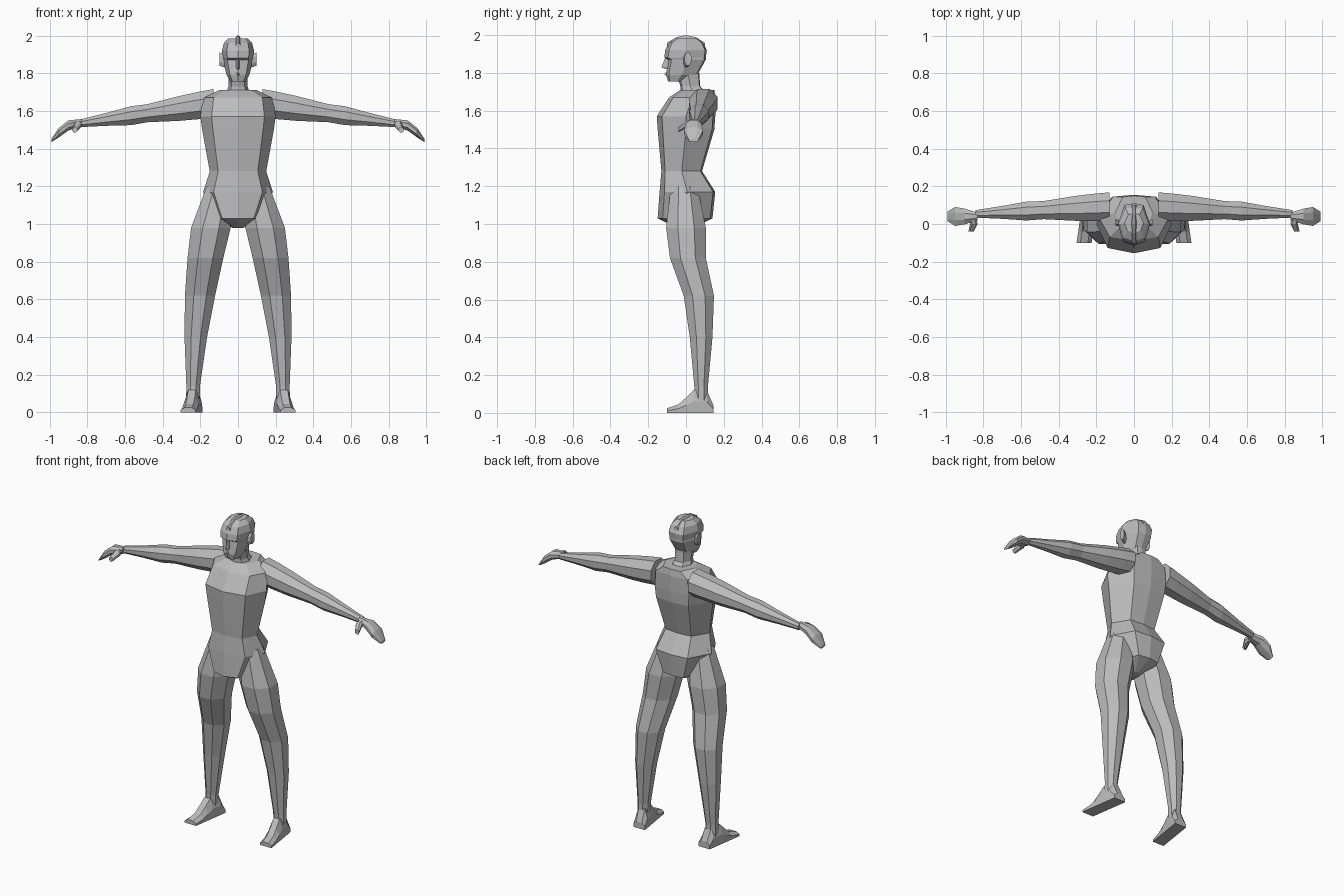
import bpy
import bmesh
from math import cos, sin, pi

default_cube = bpy.data.objects.get("Cube")
if default_cube:
    bpy.data.objects.remove(default_cube, do_unlink=True)

# One plain clay colour for the whole figure
clay = bpy.data.materials.new("clay_grey")
clay.use_nodes = True
colour = (.5, .5, .5, 1)
clay.diffuse_color = colour
clay.node_tree.nodes["Principled BSDF"].inputs["Base Color"].default_value = colour


def loft(name, rings, mirrored=False):
    """Skin a list of equal-length point rings and cap both ends."""
    bm = bmesh.new()
    loops = [[bm.verts.new(point) for point in ring] for ring in rings]
    for low, high in zip(loops, loops[1:]):
        for i in range(len(low)):
            bm.faces.new((low[i - 1], low[i], high[i], high[i - 1]))
    bm.faces.new(loops[0])
    bm.faces.new(loops[-1])
    bmesh.ops.recalc_face_normals(bm, faces=bm.faces)
    mesh = bpy.data.meshes.new(name)
    bm.to_mesh(mesh)
    bm.free()
    mesh.materials.append(clay)
    part = bpy.data.objects.new(name, mesh)
    bpy.context.collection.objects.link(part)
    if mirrored:
        mirror = part.modifiers.new("mirror", "MIRROR")
        mirror.use_mirror_merge = False


def body_ring(z, side, front, back):
    """Symmetric horizontal section with a flat front and a broad back."""
    depth = back - front
    right = [(side * .7, front + depth * .09),
             (side, front + depth / 2),
             (side * .6, back - depth * .04)]
    left = [(-x, y) for x, y in reversed(right)]
    outline = [(0, front)] + right + [(0, back)] + left
    return [(x, y, z) for x, y in outline]


def octagon(centre_a, centre_b, half_a, half_b):
    """Eight-sided section with flat sides touching the given half sizes."""
    angles = [(i + .5) * pi / 4 for i in range(8)]
    reach = 1 / cos(pi / 8)
    return [(centre_a + half_a * reach * cos(angle),
             centre_b + half_b * reach * sin(angle)) for angle in angles]


def across(x, y, z, half_depth, half_height):
    """Octagonal section facing sideways, used for arms, hands and ears."""
    return [(x, a, b) for a, b in octagon(y, z, half_depth, half_height)]


# Trunk sections: height, half width, front, back
torso = [
    (.98, .03, -.05, .04),
    (1.03, .12, -.15, .14),
    (1.17, .185, -.14, .155),
    (1.28, .15, -.13, .085),
    (1.5, .19, -.15, .15),
    (1.57, .2, -.155, .155),
    (1.67, .185, -.09, .155),
    (1.71, .1, -.03, .15),
]
loft("torso", [body_ring(*section) for section in torso])

neck = [(1.68, .07, -.03, .12), (1.73, .05, -.03, .075), (1.8, .05, -.05, .07)]
loft("neck", [body_ring(*section) for section in neck])

# Head with a narrow jaw and a brow step
head = [
    (1.755, .04, -.095, 0),
    (1.79, .06, -.105, .06),
    (1.87, .08, -.095, .105),
    (1.88, .08, -.115, .105),
    (1.92, .085, -.11, .11),
    (1.96, .075, -.09, .09),
    (1.985, .05, -.045, .055),
]
loft("head", [body_ring(*section) for section in head])

# Raised strip that arches over the crown
crown_strip = []
for step in range(-2, 3):
    y = step / 20
    top = 2 - 4 * y * y
    crown_strip.append([(x, y, z) for x, z in octagon(0, top - .02, .013, .02)])
loft("crown_strip", crown_strip)


def face_ridge(name, half_width, profile):
    """Triangular ridge on the face that follows a (height, tip) profile."""
    loft(name, [[(-half_width, -.08, z), (0, tip, z), (half_width, -.08, z)]
                for z, tip in profile])


face_ridge("nose", .014, [(1.88, -.11), (1.83, -.13), (1.82, -.11)])
face_ridge("lips", .02, [(1.805, -.105), (1.795, -.115), (1.785, -.105)])

# Ears lean outward from the side of the head
loft("ears", [across(.07, 0, 1.865, .015, .035),
              across(.098, .01, 1.875, .018, .035)], True)

# Legs bow outward toward the ankle: height, depth position, radius
leg = [
    (1.2, -.01, .07),
    (.98, 0, .105),
    (.82, .01, .095),
    (.62, .068, .08),
    (.4, .08, .06),
    (.14, .08, .036),
    (.05, .08, .036),
]
loft("legs", [[(x, y, z) for x, y in octagon(.24 - .1 * z * z, middle, radius, radius)]
              for z, middle, radius in leg], True)

# Feet turn outward and step down from heel to toe: depth position, height
foot_rings = []
half_width = .04
for y, height in [(.145, .04), (.11, .12), (.04, .12), (0, .08), (-.04, .045), (-.1, .025)]:
    centre = .25 - .15 * y
    outline = [(-half_width, 0), (half_width, 0),
               (half_width, height / 2), (half_width / 2, height),
               (-half_width / 2, height), (-half_width, height / 2)]
    foot_rings.append([(centre + x, y, z) for x, z in outline])
loft("feet", foot_rings, True)

# Arms drop and come forward evenly from shoulder to wrist: reach, radius
arm_rings = []
for x, radius in [(.13, .075), (.2, .073), (.31, .066), (.48, .048),
                  (.57, .05), (.7, .034), (.84, .02)]:
    arm_rings.append(across(x, .1 - .055 * x, 1.66 - .15 * x, radius, radius))
loft("arms", arm_rings, True)

# Flat mitten hands curling down: reach, height, half depth, half thickness
hand = [(.83, 1.537, .02, .02), (.9, 1.523, .042, .027),
        (.95, 1.485, .05, .025), (.99, 1.442, .025, .008)]
loft("hands", [across(x, .04, z, depth, thick) for x, z, depth, thick in hand], True)

# Thumbs point forward from the wrist: depth position, reach, height, radius
thumb = [(.05, .86, 1.535, .018), (0, .85, 1.525, .02), (-.04, .865, 1.5, .014)]
loft("thumbs", [[(a, y, b) for a, b in octagon(x, z, radius, radius)]
                for y, x, z, radius in thumb], True)
